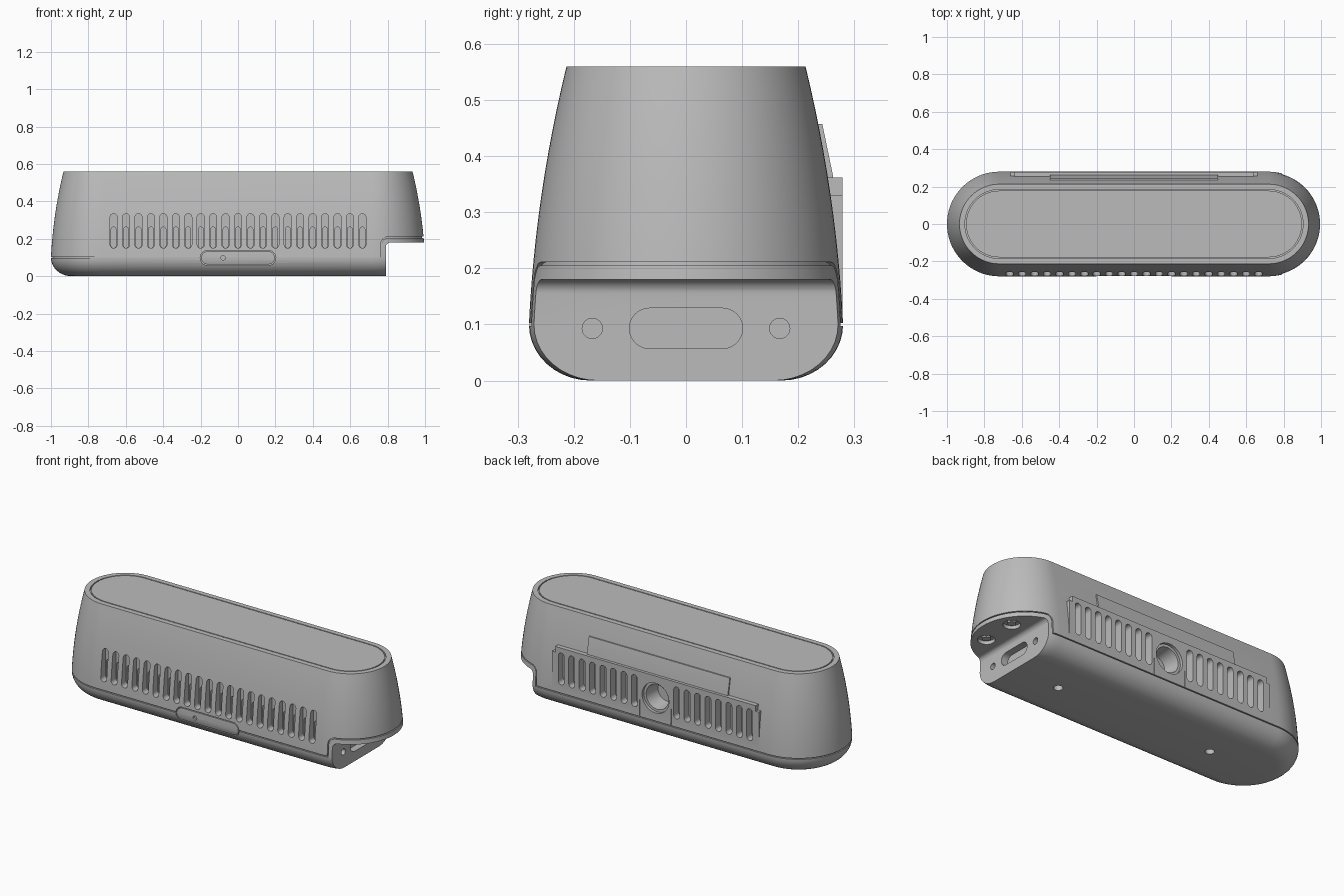
import bpy, bmesh, math

if "Cube" in bpy.data.objects:
    bpy.data.objects.remove(bpy.data.objects["Cube"])

grey = bpy.data.materials.new("matte grey")
grey.use_nodes = True
COLOUR = (0.5, 0.5, 0.5, 1)
grey.diffuse_color = COLOUR
grey.node_tree.nodes["Principled BSDF"].inputs["Base Color"].default_value = COLOUR

STRAIGHT = 0.72          # half length of the straight flanks
AXES = {"x": lambda u, v, d: (d, u, v),
        "y": lambda u, v, d: (u, d, v),
        "z": lambda u, v, d: (u, v, d)}


def finish(bm, name):
    bmesh.ops.recalc_face_normals(bm, faces=bm.faces)
    mesh = bpy.data.meshes.new(name)
    bm.to_mesh(mesh)
    bm.free()
    mesh.materials.append(grey)
    ob = bpy.data.objects.new(name, mesh)
    bpy.context.collection.objects.link(ob)
    return ob


def stadium(half, r, cu=0, cv=0, upright=False, n=12):
    """Outline of a pill: straight half length plus end radius."""
    pts = []
    for side in (1, -1):
        for i in range(n + 1):
            a = math.pi * (i / n - 0.5)
            p = (side * (half + r * math.cos(a)), side * r * math.sin(a))
            pts.append((cu - p[1], cv + p[0]) if upright else (cu + p[0], cv + p[1]))
    return pts


def circle(r, cu=0, cv=0, n=32):
    return [(cu + r * math.cos(math.tau * i / n), cv + r * math.sin(math.tau * i / n))
            for i in range(n)]


def rect(u0, u1, v0, v1):
    return [(u0, v0), (u1, v0), (u1, v1), (u0, v1)]


def loft(bm, rings):
    """Skin a list of equal rings and cap both ends."""
    loops = [[bm.verts.new(p) for p in ring] for ring in rings]
    for a, b in zip(loops, loops[1:]):
        for i in range(len(a)):
            j = (i + 1) % len(a)
            bm.faces.new((a[i], a[j], b[j], b[i]))
    bm.faces.new(loops[0])
    bm.faces.new(loops[-1])


def prisms(name, *specs):
    """Several extruded outlines as one object: (outline, axis, depth0, depth1)."""
    bm = bmesh.new()
    for pts, axis, d0, d1 in specs:
        loft(bm, [[AXES[axis](u, v, d) for u, v in pts] for d in (d0, d1)])
    return finish(bm, name)


def boolean(ob, tool, op="DIFFERENCE"):
    mod = ob.modifiers.new(op, "BOOLEAN")
    mod.operation, mod.solver, mod.object = op, "EXACT", tool
    bpy.context.view_layer.objects.active = ob
    bpy.ops.object.modifier_apply(modifier=mod.name)
    bpy.data.objects.remove(tool)


def hull(name, inset=0):
    """Pill-shaped body: rounded bottom edge, flanks leaning in to the top."""
    profile = []
    for i in range(11):
        a = math.pi / 2 * i / 10
        profile.append((0.17 + 0.11 * math.sin(a), 0.1 - 0.1 * math.cos(a)))
    for i in range(1, 13):
        t = i / 12
        profile.append((0.28 - 0.022 * t - 0.045 * t * t, 0.1 + 0.46 * t))
    bm = bmesh.new()
    loft(bm, [[(x, y, z) for x, y in stadium(STRAIGHT, r - inset, n=36)]
              for r, z in profile])
    return finish(bm, name)


def corner(cx, cz, r):
    """Quarter arc turning from vertical to horizontal."""
    return [(cx - r * math.cos(math.pi / 2 * i / 6), cz + r * math.sin(math.pi / 2 * i / 6))
            for i in range(7)]


body = hull("housing")

# Raised vent panel and sloped plate on the back
panel = stadium(0.63, 0.03, 0, 0.33, n=8)
panel = [(u, v if v > 0.33 else 0.1) for u, v in panel]
boolean(body, prisms("panel", (rect(-0.66, 0.66, 0.1, 0.33), "y", 0.15, 0.2785)), "UNION")
boolean(body, prisms("panel_top", (rect(-0.64, 0.64, 0.3, 0.362), "y", 0.15, 0.2785)), "UNION")
wedge = [(0.15, 0.34), (0.264, 0.34), (0.262, 0.365), (0.243, 0.457), (0.15, 0.457)]
boolean(body, prisms("plate", (wedge, "x", -0.45, 0.45)), "UNION")

# Stepped cable notch under the +x end
notch = [(0.79, -0.1)] + corner(0.815, 0.155, 0.025) + [(1.2, 0.18), (1.2, -0.1)]
boolean(body, prisms("notch", (notch, "y", -0.5, 0.5)))

# Seam between base tray and upper shell, kept shallow by an inner core
outer = [(-1.2, 0.103), (0.763, 0.103)] + corner(0.803, 0.171, 0.04) + [(1.2, 0.211)]
inner = [(-1.2, 0.097), (0.769, 0.097)] + corner(0.803, 0.171, 0.034) + [(1.2, 0.205)]
seam = prisms("seam", (outer + inner[::-1], "y", -0.5, 0.5))
boolean(seam, hull("core", 0.008))
boolean(body, seam)

# Lid outline on top
lid_gap = prisms("lid_gap", (stadium(STRAIGHT, 0.184, n=36), "z", 0.55, 0.6))
boolean(lid_gap, prisms("lid_core", (stadium(STRAIGHT, 0.178, n=36), "z", 0.5, 0.7)))
boolean(body, lid_gap)

# Vent slots: 21 in front, 8 either side of the lens behind
front_x = [(i - 10) * 0.0665 for i in range(21)]
back_x = [s * (0.135 + 0.0667 * i) for s in (1, -1) for i in range(8)]


def slots(name, half, r, z, depth):
    return prisms(name,
                  *[(stadium(half, r, x, z, True, 8), "y", -0.4, -0.278 + depth) for x in front_x],
                  *[(stadium(half, r, x, z, True, 8), "y", 0.278 - depth, 0.4) for x in back_x])


boolean(body, slots("slots", 0.073, 0.019, 0.242, 0.045))
boolean(body, slots("inner_slots", 0.043, 0.013, 0.207, 0.08))

# Round opening with a stepped rim, and the block lines beneath it
boolean(body, prisms("opening", (circle(0.086, 0, 0.235), "y", 0.262, 0.4),
                     *[(rect(s * 0.1 - 0.002, s * 0.1 + 0.002, 0.108, 0.2), "y", 0.272, 0.4)
                       for s in (1, -1)]))
bm = bmesh.new()
loft(bm, [[(u, y, v) for u, v in circle(r, 0, 0.235)] for r, y in ((0.076, 0.3), (0.06, 0.17))])
boolean(body, finish(bm, "bowl"))

# Port, screw holes, bottom holes and sockets under the overhang
boolean(body, prisms("ports",
                     (stadium(0.065, 0.036, 0, 0.093), "x", 0.75, 0.9),
                     *[(circle(0.018, s * 0.167, 0.093), "x", 0.765, 0.9) for s in (1, -1)],
                     *[(circle(0.024, s * 0.5, 0), "z", -0.1, 0.03) for s in (1, -1)],
                     *[(circle(0.045, 0.89, s * 0.1), "z", 0.1, 0.2) for s in (1, -1)]))
pegs = prisms("sockets", *[(circle(0.022, 0.89, s * 0.1), "z", 0.186, 0.22) for s in (1, -1)])

# Front button set in a recess, following the curve of the body
boolean(body, prisms("recess", (stadium(0.162, 0.04, 0, 0.098), "y", -0.4, -0.25)))
button = hull("front_button", 0.001)
boolean(button, prisms("pill", (stadium(0.162, 0.035, 0, 0.098), "y", -0.4, -0.24)), "INTERSECT")
boolean(button, prisms("pinhole", (circle(0.012, -0.08, 0.098, 16), "y", -0.4, -0.265)))

for ob in (body, button, pegs):
    bpy.ops.object.select_all(action="DESELECT")
    ob.select_set(True)
    bpy.context.view_layer.objects.active = ob
    bpy.ops.object.shade_smooth_by_angle(angle=math.radians(30))
